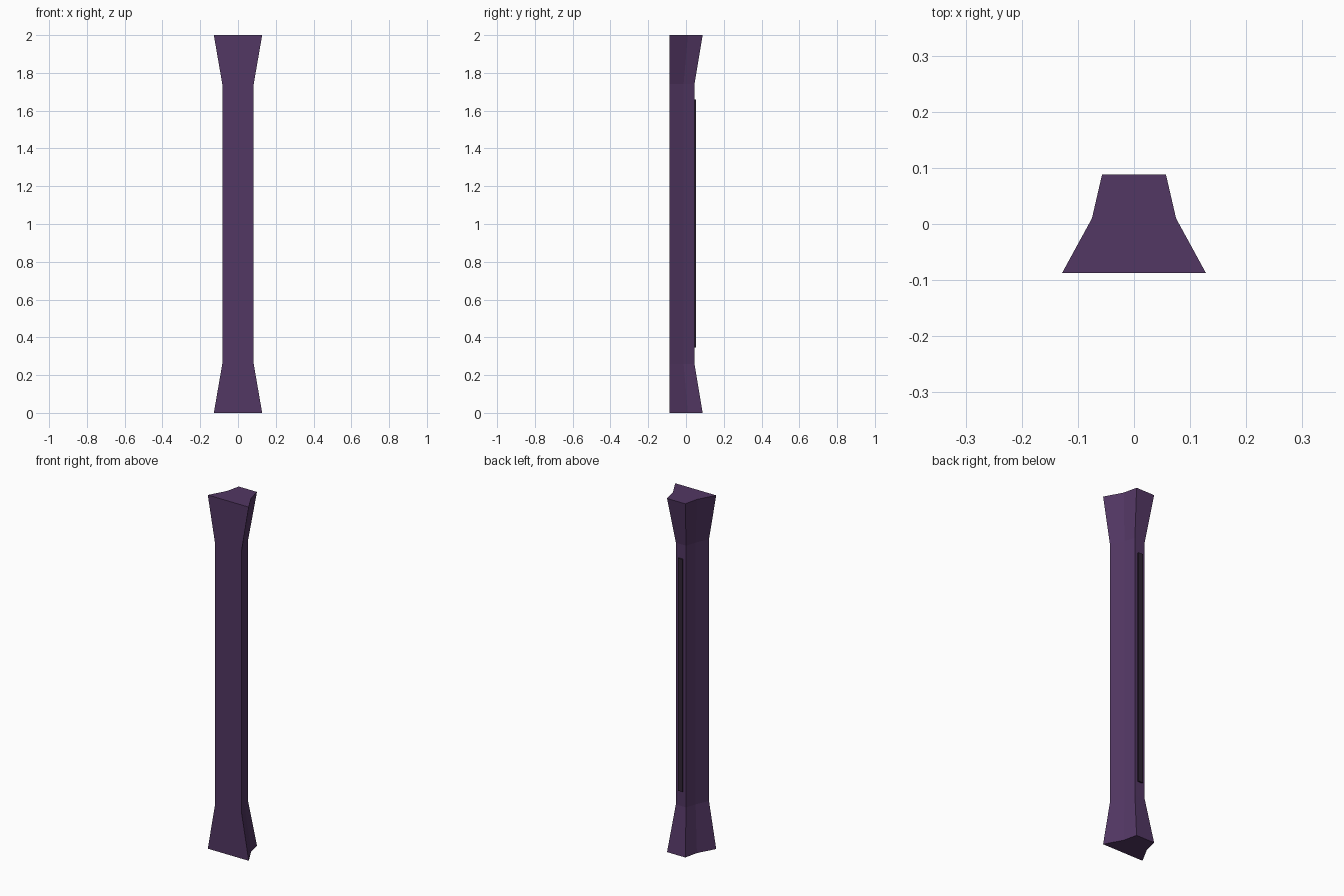
import bpy, bmesh

cube = bpy.data.objects.get("Cube")
if cube:
    bpy.data.objects.remove(cube, do_unlink=True)


def material(name, colour):
    mat = bpy.data.materials.new(name)
    mat.use_nodes = True
    mat.diffuse_color = colour
    mat.node_tree.nodes["Principled BSDF"].inputs["Base Color"].default_value = colour
    return mat


def loft(name, sections, mat):
    """Skin mirrored half outlines, given as (height, half outline) pairs."""
    bm = bmesh.new()
    rings = []
    for z, half in sections:
        outline = half + [(-x, y) for x, y in reversed(half)]
        rings.append([bm.verts.new((x, y, z)) for x, y in outline])
    n = len(rings[0])
    for low, high in zip(rings, rings[1:]):
        for i in range(n):
            j = (i + 1) % n
            bm.faces.new((low[i], low[j], high[j], high[i]))
    bm.faces.new(rings[0])
    bm.faces.new(rings[-1])
    bmesh.ops.recalc_face_normals(bm, faces=bm.faces)
    mesh = bpy.data.meshes.new(name)
    bm.to_mesh(mesh)
    bm.free()
    mesh.materials.append(mat)
    obj = bpy.data.objects.new(name, mesh)
    bpy.context.collection.objects.link(obj)
    return obj


purple = material("dark purple", (0.085, 0.038, 0.125, 1))
dark = material("dark strip", (0.03, 0.018, 0.035, 1))

# Pillar: slim shaft flaring out at both ends, flat front
flare = [(0.128, -0.087), (0.075, 0.01), (0.057, 0.088)]
shaft = [(0.083, -0.087), (0.051, -0.013), (0.032, 0.045)]
loft("pillar", [(0, flare), (0.26, shaft), (1.74, shaft), (2, flare)], purple)

# Narrow strip down the back of the shaft
strip = [(0.014, 0.04), (0.014, 0.052)]
loft("back_strip", [(0.345, strip), (1.66, strip)], dark)
